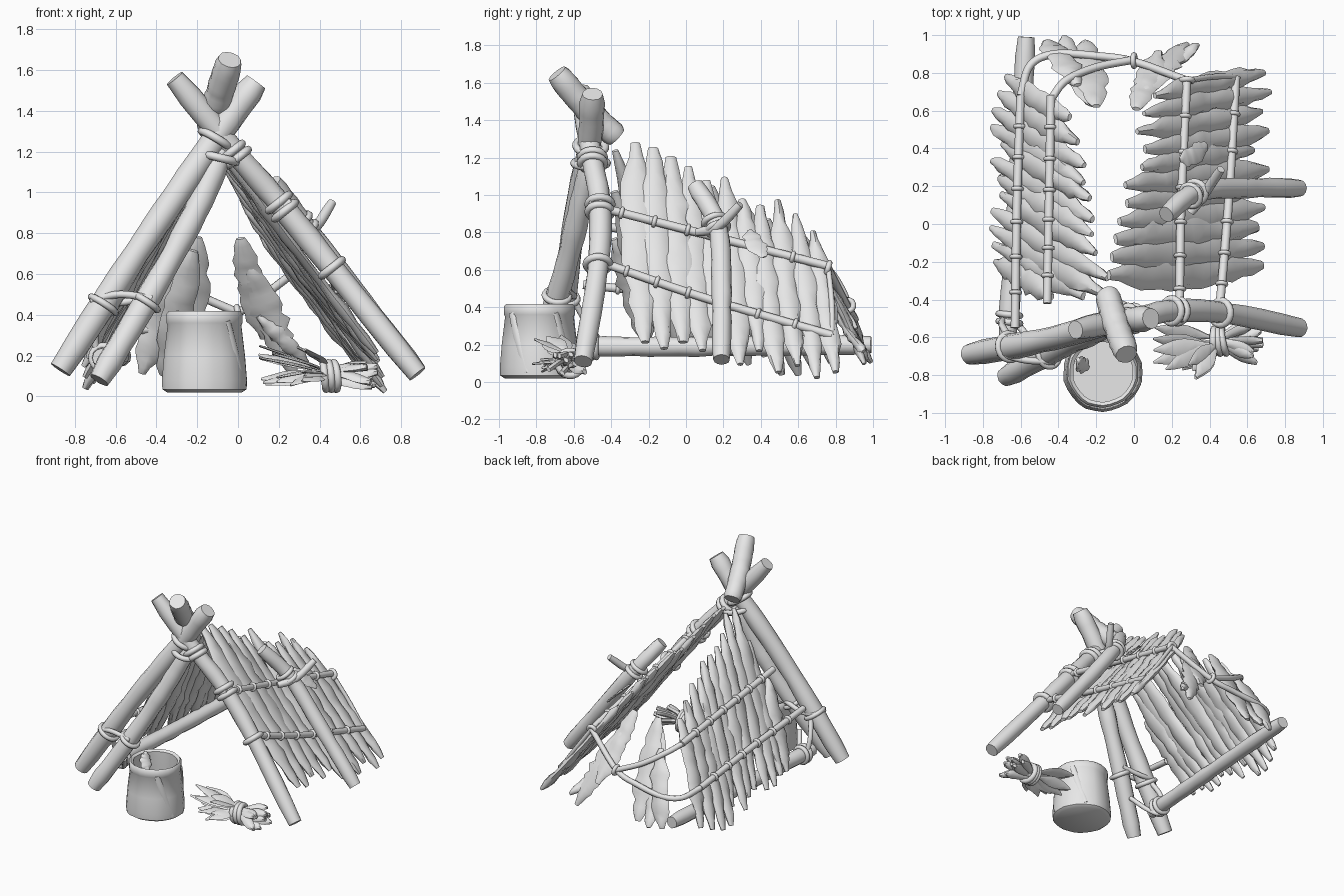
import bpy, bmesh, math, random
from mathutils import Vector

random.seed(4)
if "Cube" in bpy.data.objects:
    bpy.data.objects.remove(bpy.data.objects["Cube"])

clay = bpy.data.materials.new("plain_grey")
clay.use_nodes = True
clay.diffuse_color = (0.8, 0.8, 0.8, 1)
clay.node_tree.nodes["Principled BSDF"].inputs["Base Color"].default_value = (0.8, 0.8, 0.8, 1)


def loft(name, rings, sharp=50):
    """Skin a list of equal point rings and cap both ends."""
    bm = bmesh.new()
    loops = [[bm.verts.new(p) for p in ring] for ring in rings]
    n = len(loops[0])
    for a, b in zip(loops, loops[1:]):
        for i in range(n):
            j = (i + 1) % n
            bm.faces.new((a[i], a[j], b[j], b[i]))
    bm.faces.new(loops[0][::-1])
    bm.faces.new(loops[-1])
    bmesh.ops.recalc_face_normals(bm, faces=bm.faces)
    mesh = bpy.data.meshes.new(name)
    bm.to_mesh(mesh)
    bm.free()
    ob = bpy.data.objects.new(name, mesh)
    bpy.context.collection.objects.link(ob)
    mesh.materials.append(clay)
    bpy.ops.object.select_all(action='DESELECT')
    ob.select_set(True)
    bpy.context.view_layer.objects.active = ob
    bpy.ops.object.shade_smooth_by_angle(angle=math.radians(sharp))


def resample(points, count):
    """Smooth path through the given points."""
    p = [Vector(q) for q in points]
    p = [2 * p[0] - p[1]] + p + [2 * p[-1] - p[-2]]
    out = []
    for k in range(count):
        u = k / (count - 1) * (len(p) - 3)
        i = min(int(u), len(p) - 4)
        t = u - i
        a, b, c, d = p[i:i + 4]
        out.append(0.5 * (2 * b + (c - a) * t + (2 * a - 5 * b + 4 * c - d) * t ** 2
                          + (3 * b - a - 3 * c + d) * t ** 3))
    return out


def sweep(name, points, widths, thick, normal=(0, 0, 1), sides=10, rough=0.0):
    """Run an oval section along a path; widths and thick are lists of half sizes."""
    path = resample(points, len(widths))
    rings = []
    for k, p in enumerate(path):
        t = (path[min(k + 1, len(path) - 1)] - path[max(k - 1, 0)]).normalized()
        b = t.cross(Vector(normal)).normalized()
        n = b.cross(t)
        ring = []
        for s in range(sides):
            a = math.tau * s / sides
            j = 1 + random.uniform(-rough, rough)
            ring.append(p + b * math.cos(a) * widths[k] * j + n * math.sin(a) * thick[k] * j)
        rings.append(ring)
    loft(name, rings)


def pole(name, points, radius, count=18):
    """Round branch with softened ends."""
    r = [radius * random.uniform(0.95, 1.06) for _ in range(count)]
    r[0] = r[-1] = radius * 0.85
    sweep(name, points, r, r, sides=12, rough=0.03)


def slat(name, top, bottom, width, normal, thick=0.026):
    """Rough bark strip with blunt, ragged ends."""
    shape = [0.3, 0.5, 0.68, 0.85, 1, 1, 1.05, 1, 1, 1.05, 1, 0.95, 0.85, 0.7, 0.5, 0.28]
    w = [width * s * random.uniform(0.82, 1.18) for s in shape]
    h = [thick * random.uniform(0.75, 1.2) for _ in shape]
    h[0] = h[-1] = thick * 0.5
    a, b = Vector(top), Vector(bottom)
    lift = Vector(normal).normalized() * random.uniform(-0.018, 0.018)
    mid = (a + b) / 2 + lift
    mid.y += random.uniform(-0.015, 0.015)
    sweep(name, [a + lift, mid, b - lift], w, h, normal, sides=8, rough=0.13)


def ring(name, at, axis, major, minor=0.017):
    """Rope wrap around an axis."""
    bpy.ops.mesh.primitive_torus_add(location=at, major_radius=major, minor_radius=minor,
                                     major_segments=18, minor_segments=8)
    ob = bpy.context.object
    ob.rotation_euler = Vector(axis).to_track_quat('Z', 'Y').to_euler()
    ob.name = name
    ob.data.materials.append(clay)
    bpy.ops.object.shade_smooth()


def rope(name, points, radius=0.018, count=24):
    sweep(name, points, [radius] * count, [radius] * count, sides=8)


# Main frame poles
pole("right_front_pole", [(0.88, -0.55, 0.11), (0.47, -0.47, 0.62), (0.2, -0.46, 0.95),
                          (0, -0.5, 1.18), (-0.31, -0.56, 1.56)], 0.058)
pole("left_outer_pole", [(-0.87, -0.69, 0.13), (-0.45, -0.61, 0.77), (-0.12, -0.52, 1.25),
                         (0.09, -0.5, 1.54)], 0.065)
pole("left_inner_pole", [(-0.68, -0.81, 0.08), (-0.4, -0.66, 0.55), (-0.2, -0.57, 0.92),
                         (-0.08, -0.5, 1.2)], 0.06)
pole("ridge_stub", [(-0.04, -0.69, 1.65), (-0.1, -0.52, 1.45), (-0.14, -0.37, 1.31)], 0.068)
pole("ground_log", [(-0.67, -0.6, 0.19), (-0.62, 0.1, 0.19), (-0.57, 0.99, 0.2)], 0.052)
pole("right_outer_brace", [(0.17, 0.05, 1.05), (0.33, 0.17, 0.83), (0.58, 0.19, 0.5),
                           (0.88, 0.19, 0.12)], 0.052)
pole("brace_twig", [(0.3, 0.06, 0.8), (0.38, 0.17, 0.83), (0.46, 0.29, 0.95)], 0.025, 7)


# Roof planes
def right_z(x, y):
    return 1.07 - 1.33 * x - 0.15 * y


def left_z(x, y):
    return 1.45 + 1.75 * x - 0.17 * y


# Right roof panel, widest strips at the front
count = 11
for i in range(count):
    f = i / (count - 1)
    y = -0.27 + 0.95 * f
    xt = -0.11 + 0.2 * f + random.uniform(-0.05, 0.04)
    xb = 0.68 + random.uniform(-0.05, 0.05)
    yb = y + 0.05 + 0.07 * f
    slat(f"right_slat_{i + 1}", (xt, y, right_z(xt, y)), (xb, yb, right_z(xb, yb)),
         0.085 - 0.03 * f, (1.33, 0.15, 1))

# Left roof panel, strips leaning toward the front
count = 12
for i in range(count):
    f = i / (count - 1)
    yb = -0.2 + 0.98 * f
    xb = -0.72 + random.uniform(-0.04, 0.04)
    xt = -0.11 - 0.19 * f + random.uniform(-0.03, 0.03)
    if i < 2:
        xt = -0.43 + 0.15 * i
    yt = yb - 0.6 * (xt - xb)
    slat(f"left_slat_{i + 1}", (xt, yt, left_z(xt, yt)), (xb, yb, left_z(xb, yb)),
         0.062, (-1.75, 0.17, 1))

# Back strips
back = [((-0.2, 0.62, 0.78), (-0.26, 0.97, 0.12), 0.08),
        ((-0.22, 0.64, 0.72), (-0.37, 0.98, 0.1), 0.07),
        ((-0.3, 0.72, 0.6), (-0.47, 0.98, 0.12), 0.07),
        ((0.01, 0.62, 0.78), (0.13, 0.9, 0.28), 0.07),
        ((0.05, 0.68, 0.64), (0.28, 0.96, 0.1), 0.07),
        ((0.1, 0.82, 0.4), (0.34, 0.94, 0.16), 0.04)]
for i, (top, bottom, w) in enumerate(back):
    slat(f"back_slat_{i + 1}", top, bottom, w, (0, 0.9, 0.45), 0.022)

# Cross sticks and back hoops
sticks = {
    "right_upper_stick": [(0.24, -0.52, 0.95), (0.25, 0.1, 0.79), (0.28, 0.76, 0.62)],
    "right_lower_stick": [(0.45, -0.48, 0.65), (0.5, 0.1, 0.45), (0.54, 0.78, 0.25)],
    "left_upper_stick": [(-0.46, -0.42, 0.83), (-0.45, 0.1, 0.75), (-0.44, 0.68, 0.66)],
    "left_lower_stick": [(-0.63, -0.55, 0.52), (-0.62, 0.1, 0.45), (-0.6, 0.68, 0.36)],
}
for name, path in sticks.items():
    rope(name, path, 0.023)
    a, b = Vector(path[0]), Vector(path[-1])
    for k in range(1, 7):
        ring(f"{name}_lashing_{k}", resample(path, 15)[2 * k], b - a, 0.023, 0.012)
rope("back_hoop_low", [(-0.6, 0.68, 0.36), (-0.55, 0.84, 0.33), (-0.42, 0.9, 0.33),
                       (-0.2, 0.89, 0.36), (0, 0.86, 0.41), (0.28, 0.76, 0.61)], 0.021, 30)
rope("back_hoop_high", [(-0.44, 0.66, 0.66), (-0.36, 0.76, 0.6), (-0.2, 0.83, 0.5),
                        (0, 0.87, 0.41)], 0.021)
rope("right_end_hoop", [(0.28, 0.76, 0.62), (0.42, 0.78, 0.42), (0.54, 0.78, 0.25)], 0.015)
ring("hoop_knot", (0, 0.865, 0.41), (1, 0, 0.2), 0.03, 0.015)
ring("right_hoop_knot", (0.28, 0.76, 0.61), (0, 1, -0.3), 0.03, 0.015)

# Rope wraps on the poles
for i, at in enumerate([(0.2, -0.46, 0.95), (0.23, -0.46, 0.91), (0.46, -0.47, 0.63),
                        (0, -0.5, 1.17), (-0.03, -0.5, 1.2)]):
    ring(f"right_pole_wrap_{i + 1}", at, (-0.62, 0, 0.78), 0.064, 0.02)
ring("apex_wrap_low", (-0.09, -0.51, 1.17), (0.25, 0, 1), 0.09, 0.02)
ring("apex_wrap_high", (-0.11, -0.51, 1.26), (0.6, 0.1, 1), 0.08, 0.02)
ring("left_pole_wrap", (-0.66, -0.65, 0.45), (0.54, 0.1, 0.84), 0.071)
ring("left_inner_wrap", (-0.45, -0.69, 0.46), (0.54, 0.1, 0.84), 0.066)
rope("left_tie_front", [(-0.72, -0.68, 0.47), (-0.58, -0.72, 0.5), (-0.42, -0.73, 0.48)])
rope("left_tie_back", [(-0.7, -0.6, 0.47), (-0.58, -0.6, 0.46), (-0.42, -0.63, 0.49)])
rope("log_tie", [(-0.66, -0.6, 0.44), (-0.7, -0.53, 0.3), (-0.67, -0.5, 0.14),
                 (-0.6, -0.55, 0.16), (-0.52, -0.66, 0.28)])
for i in range(2):
    ring(f"log_wrap_{i + 1}", (-0.66, -0.52 + 0.04 * i, 0.19), (0.1, 1, 0), 0.058)
    ring(f"brace_wrap_{i + 1}", (0.3 + 0.03 * i, 0.15 + 0.02 * i, 0.86 - 0.04 * i),
         (0.5, 0.3, -0.8), 0.058)
slat("brace_leaf", (0.24, 0.34, 0.81), (0.39, 0.42, 0.67), 0.05, (1.25, 0.2, 1), 0.008)

# Bark bucket: outside wall, rim, inside wall and floor
profile = [(0.185, 0.02), (0.208, 0.035), (0.21, 0.08), (0.2, 0.2), (0.182, 0.35), (0.188, 0.36),
           (0.188, 0.405), (0.176, 0.418), (0.158, 0.405), (0.16, 0.3), (0.175, 0.07)]
cx, cy = -0.165, -0.785
wob = [random.uniform(0.98, 1.02) for _ in range(28)]
loft("bark_bucket", [[(cx + r * wob[s] * math.cos(math.tau * s / 28),
                       cy + r * wob[s] * math.sin(math.tau * s / 28), z)
                      for s in range(28)] for r, z in profile])
for i, (a0, a1) in enumerate([(-0.9, -0.35), (0.5, 1.0)]):
    seam = []
    for k in range(5):
        a, r = a0 + (a1 - a0) * k / 4, 0.186 + 0.018 * k / 4
        seam.append((cx + r * math.cos(a), cy + r * math.sin(a), 0.37 - 0.08 * k))
    mid = (a0 + a1) / 2
    sweep(f"bucket_seam_{i + 1}", seam, [0.02] * 10, [0.007] * 10,
          (math.cos(mid), math.sin(mid), 0), sides=6)
slat("bucket_chip", (-0.29, -0.72, 0.42), (-0.25, -0.76, 0.3), 0.04, (1, -0.5, 0.3), 0.015)

# Tied bundle: broad leaves on one side, chunky stems on the other
tie = Vector((0.45, -0.62, 0.1))
leaf = [0.15, 0.2, 0.3, 0.7, 1, 0.95, 0.6, 0.12]
stem = [0.4, 0.5, 0.6, 0.75, 0.9, 1, 0.8, 0.3]
for i in range(27):
    if i < 16:
        ang = math.radians(168 + 70 * (i % 8) / 7)
        reach = random.uniform(0.26, 0.37) if i % 8 < 5 else random.uniform(0.2, 0.25)
        end_z = random.uniform(0.1, 0.25) if i < 8 else random.uniform(0.04, 0.1)
        shape, width, thick, tilt = leaf, 0.045, 0.006, random.uniform(-0.7, -0.1)
    else:
        ang = math.radians(-30 + 62 * (i - 16) / 10)
        reach = random.uniform(0.19, 0.24)
        end_z = random.uniform(0.03, 0.17)
        shape, width, thick, tilt = stem, 0.036, 0.017, random.uniform(-1.2, 0.4)
    way = Vector((math.cos(ang), math.sin(ang), 0))
    start = tie - way * 0.04 + Vector((0, random.uniform(-.03, .03), random.uniform(-.03, .03)))
    end = tie + way * reach
    end.z = end_z
    sweep(f"bundle_leaf_{i + 1}", [start, (start + end) / 2 + Vector((0, 0, 0.01)), end],
          [width * s for s in shape], [thick] * len(shape),
          (random.uniform(-.2, .2), tilt, 1), sides=6)
for i in range(3):
    ring(f"bundle_wrap_{i + 1}", tie + Vector((0.025 * i - 0.025, 0, 0)),
         (1, 0.1 * i, 0.1), 0.066, 0.019)
